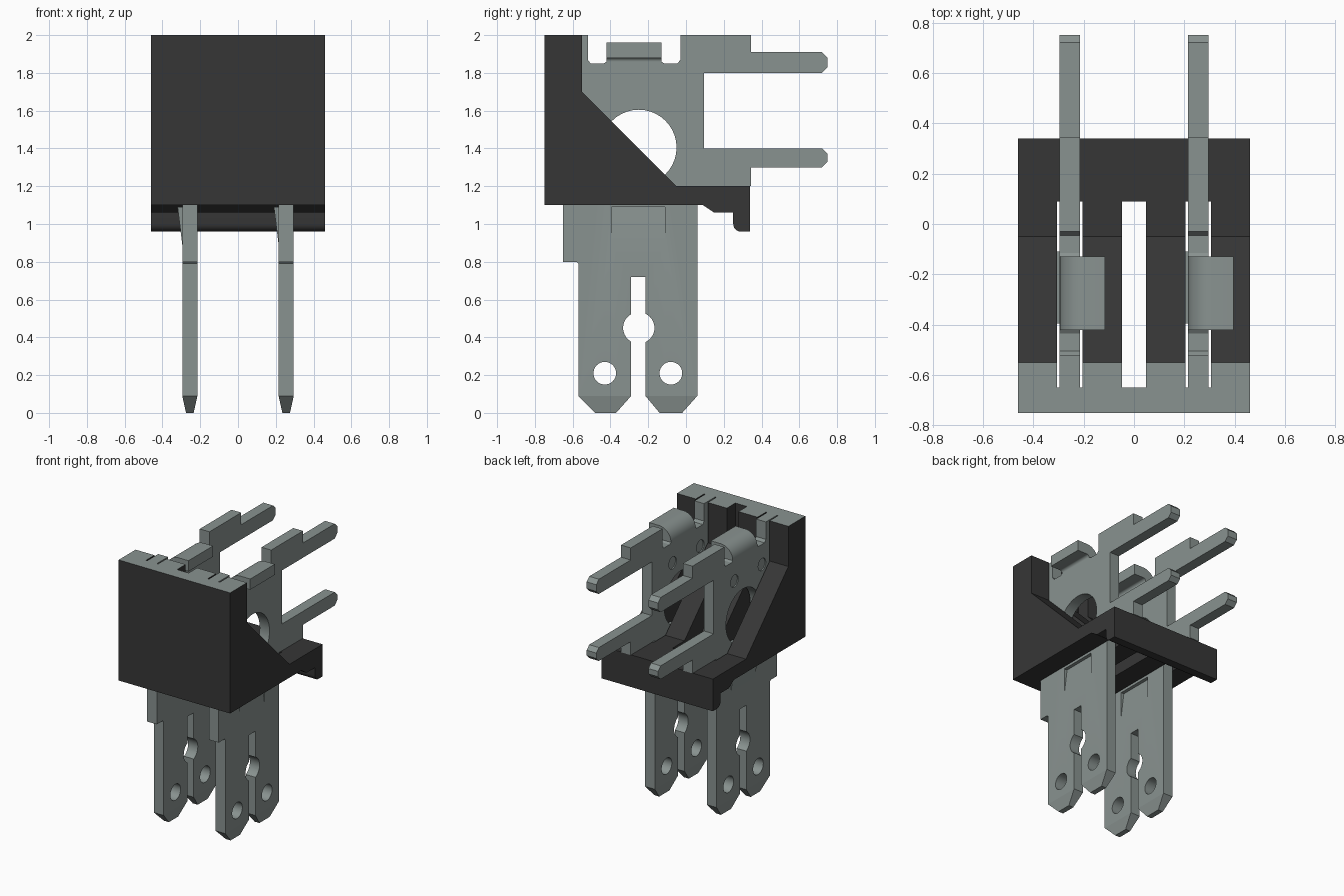
import bpy, bmesh
from math import sin, cos, pi, radians

cube = bpy.data.objects.get("Cube")
if cube:
    bpy.data.objects.remove(cube, do_unlink=True)


def material(name, rgb):
    m = bpy.data.materials.new(name)
    m.use_nodes = True
    m.diffuse_color = (*rgb, 1)
    m.node_tree.nodes["Principled BSDF"].inputs["Base Color"].default_value = (*rgb, 1)
    return m


METAL = material("grey metal", (0.25, 0.29, 0.28))
BLACK = material("black plastic", (0.037, 0.037, 0.037))


def prism(name, pts, axis, a, b, mat=METAL):
    """Extrude a (y, z) outline along x, or an (x, z) outline along y."""
    bm = bmesh.new()
    place = (lambda p, t: (t, *p)) if axis == "x" else (lambda p, t: (p[0], t, p[1]))
    ends = [[bm.verts.new(place(p, t)) for p in pts] for t in (a, b)]
    for ring in ends:
        bm.faces.new(ring)
    n = len(pts)
    for i in range(n):
        j = (i + 1) % n
        bm.faces.new((ends[0][i], ends[0][j], ends[1][j], ends[1][i]))
    bmesh.ops.recalc_face_normals(bm, faces=bm.faces)
    me = bpy.data.meshes.new(name)
    bm.to_mesh(me)
    bm.free()
    me.materials.append(mat)
    ob = bpy.data.objects.new(name, me)
    bpy.context.collection.objects.link(ob)
    return ob


def arc(cx, cy, r, start, end, steps):
    angles = [radians(start + (end - start) * i / steps) for i in range(steps + 1)]
    return [(cx + r * cos(t), cy + r * sin(t)) for t in angles]


def disc(y, z, r, a, b):
    return prism("cutter", arc(y, z, r, 0, 360, 40)[:-1], "x", a, b)


def rect(a, b, c, d):
    return [(a, c), (b, c), (b, d), (a, d)]


def cut(ob, cutters):
    """Subtract the cutters, bake the result and drop the cutters."""
    for c in cutters:
        c.hide_render = True
        mod = ob.modifiers.new("cut", "BOOLEAN")
        mod.operation, mod.solver, mod.object = "DIFFERENCE", "EXACT", c
    dg = bpy.context.evaluated_depsgraph_get()
    dg.update()
    baked = bpy.data.meshes.new_from_object(ob.evaluated_get(dg))
    ob.modifiers.clear()
    ob.data = baked
    for c in cutters:
        bpy.data.objects.remove(c, do_unlink=True)


def smooth(ob):
    bpy.ops.object.select_all(action="DESELECT")
    ob.select_set(True)
    bpy.context.view_layer.objects.active = ob
    bpy.ops.object.shade_smooth_by_angle(angle=radians(30))


PITCH = 0.255

# Housing: front wall, sloped gussets, floor and a rear lip
housing_profile = [(-0.75, 1.1), (-0.75, 2), (-0.55, 2), (-0.55, 1.7), (-0.05, 1.2),
                   (0.34, 1.2), (0.34, 0.96), *arc(0.29, 1.0, 0.04, 270, 180, 6),
                   (0.25, 1.06), (0.15, 1.06), (0.09, 1.1)]
housing = prism("housing", housing_profile, "x", -0.46, 0.46, BLACK)
cut(housing, [prism("cutter", rect(-0.65, 0.09, 0.9, 2.1), "x", x - w, x + w, BLACK)
              for x, w in ((-PITCH, 0.05), (0, 0.048), (PITCH, 0.05))])
housing.data.materials.clear()
housing.data.materials.append(BLACK)
housing.data.materials.append(METAL)
for f in housing.data.polygons:
    f.material_index = int(f.normal.z > 0.9 and f.center.z > 1.95)
smooth(housing)


def pin(low, high):
    """Rear solder pin outline with a chamfered end, from top to bottom."""
    return [(0.72, high), (0.75, high - 0.03), (0.75, low + 0.03), (0.72, low)]


# Terminal plate outline, from the front top corner round the back
plate = [(-0.65, 2), (-0.52, 2), (-0.52, 1.87), (-0.505, 1.85), (-0.435, 1.85), (-0.42, 1.86),
         (-0.13, 1.86), (-0.115, 1.85), (-0.045, 1.85), (-0.03, 1.87), (-0.03, 2),
         (0.345, 2), (0.345, 1.91), *pin(1.8, 1.91), (0.095, 1.8), (0.095, 1.4),
         *pin(1.3, 1.4), (0.345, 1.3), (0.345, 1.2), (0.06, 1.2), (0.06, 0.09),
         (-0.57, 0.09), (-0.57, 0.79), (-0.58, 0.8), (-0.65, 0.8)]

for side, cx in (("right", -PITCH), ("left", PITCH)):
    lo, hi = cx - 0.04, cx + 0.04
    a, b = lo - 0.05, hi + 0.05
    terminal = prism(side + "_terminal", plate, "x", lo, hi)
    cut(terminal, [
        disc(-0.25, 1.405, 0.2, a, b),                                  # large window
        disc(-0.43, 0.21, 0.06, a, b), disc(-0.08, 0.21, 0.06, a, b),   # leg holes
        disc(-0.25, 0.45, 0.083, a, b),                                 # slot relief
        prism("cutter", rect(-0.29, -0.215, 0, 0.72), "x", a, b),       # slot
        disc(-0.15, 1.7, 0.045, a, lo + 0.008),                         # dimples
        disc(-0.475, 1.7, 0.045, a, lo + 0.008),
        prism("cutter", [(hi + 0.01, 1.09), (hi + 0.01, 0.89), (hi, 0.89),
                         (hi - 0.025, 1.09)], "y", -0.395, -0.11),      # lance recess
    ])
    smooth(terminal)

    # Retaining lance pushed out of the plate
    prism(side + "_lance", [(lo, 0.89), (lo, 1.09), (lo - 0.025, 1.09)], "y", -0.395, -0.11)

    # Tab folded over at the top
    fold = [(lo, 1.85), *arc(cx + 0.06, 1.86, 0.1, 180, 90, 12), (cx + 0.14, 1.96),
            (cx + 0.14, 1.88), *arc(cx + 0.06, 1.86, 0.02, 90, 180, 6), (hi, 1.85)]
    smooth(prism(side + "_folded_tab", fold, "y", -0.42, -0.13))

    # Tapered leg tips
    for place, tip in (("front", (-0.57, -0.48, -0.37, -0.29)),
                       ("rear", (-0.215, -0.14, -0.02, 0.06))):
        ob = prism(f"{side}_{place}_leg_tip",
                   list(zip(tip, (0.09, 0, 0, 0.09))), "x", lo, hi)
        for v in ob.data.vertices:
            if v.co.z < 0.01:
                v.co.x = cx + (v.co.x - cx) * 0.5
